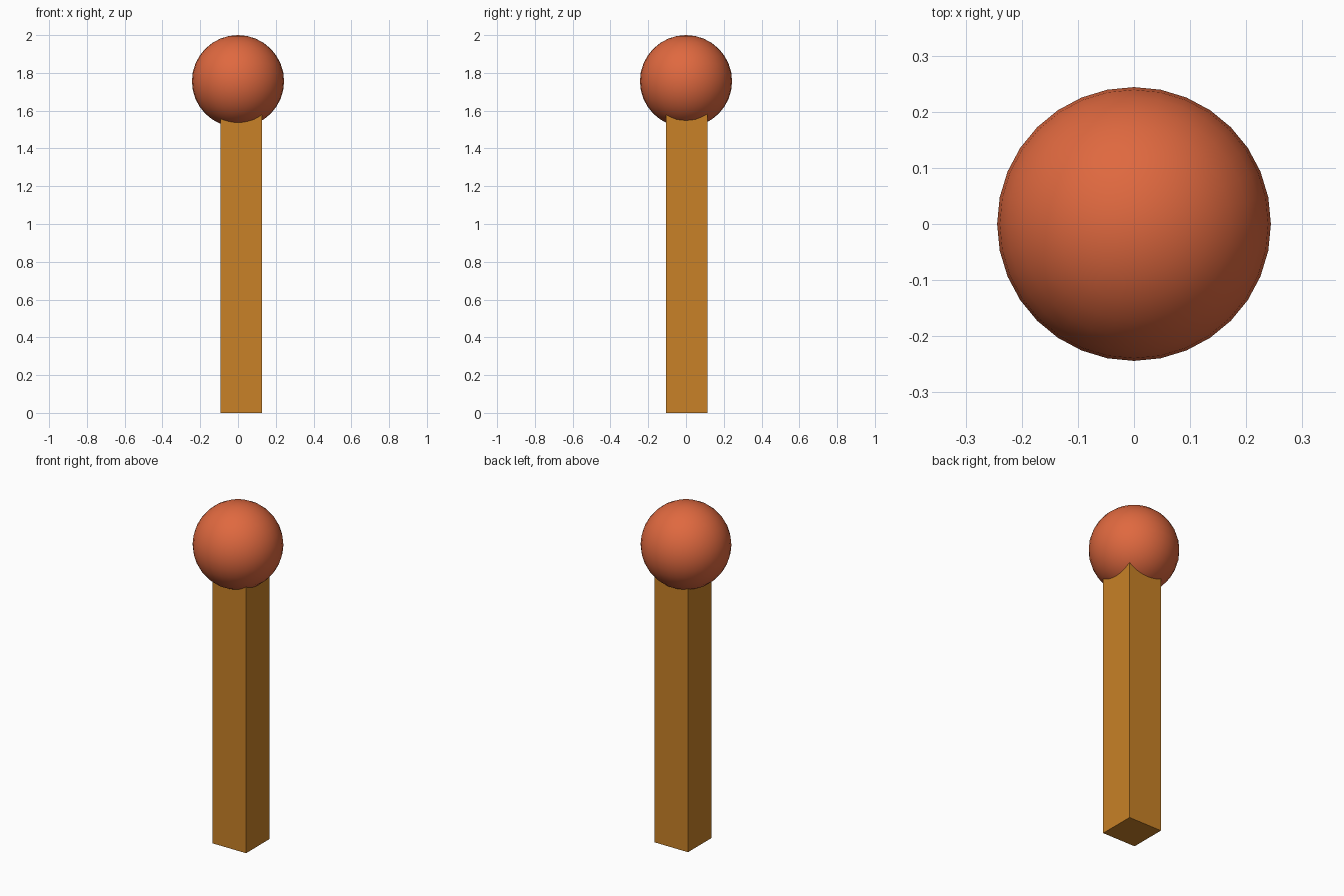
import bpy

if "Cube" in bpy.data.objects:
    bpy.data.objects.remove(bpy.data.objects["Cube"])


def paint(obj, name, color):
    mat = bpy.data.materials.new(name)
    mat.diffuse_color = (*color, 1)
    mat.use_nodes = True
    mat.node_tree.nodes["Principled BSDF"].inputs["Base Color"].default_value = mat.diffuse_color
    obj.data.materials.append(mat)


# Square stick, slightly off-centre, its top hidden inside the ball
STICK_TOP = 1.70
bpy.ops.mesh.primitive_cube_add(size=1, location=(0.017, 0.004, STICK_TOP / 2))
stick = bpy.context.object
stick.name = "stick"
stick.scale = (0.22, 0.22, STICK_TOP)
bpy.ops.object.transform_apply(location=False, rotation=False, scale=True)
paint(stick, "stick_wood", (0.58, 0.22, 0.02))

# Smooth round head
RADIUS = 0.244
bpy.ops.mesh.primitive_uv_sphere_add(segments=32, ring_count=16, radius=RADIUS,
                                     location=(0, 0, 2 - RADIUS))
head = bpy.context.object
head.name = "ball_head"
bpy.ops.object.shade_smooth()
paint(head, "head_red", (0.74, 0.14, 0.05))
